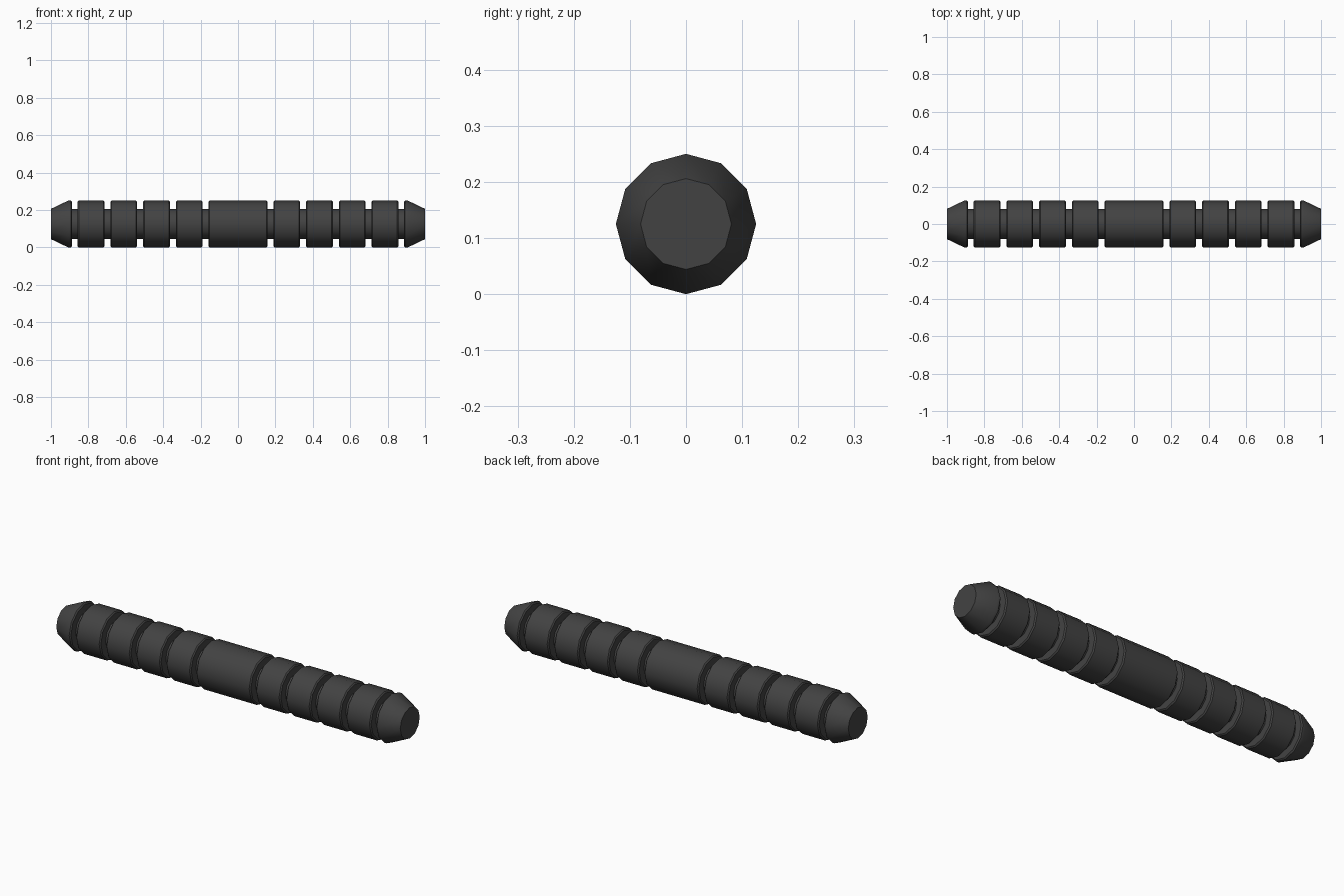
import bpy, bmesh, math

if "Cube" in bpy.data.objects:
    bpy.data.objects.remove(bpy.data.objects["Cube"])

SIDES = 12
R, CORE, TIP = 0.125, 0.08, 0.081   # outer, groove and end-cap radii
BEV = 0.006                         # tiny softened rim on each band

# Half profile (x, radius): middle grip, four bands, tapered end
half = [(0.158 - BEV, R), (0.158, R - BEV), (0.158, CORE)]
for i in range(4):
    a = 0.189 + i * 0.175
    b = a + 0.143
    half += [(a, CORE), (a, R - BEV), (a + BEV, R),
             (b - BEV, R), (b, R - BEV), (b, CORE)]
half += [(0.888, CORE), (0.888, R - BEV), (0.888 + BEV, R),
         (0.908, R), (1.0, TIP)]
profile = [(-x, r) for x, r in reversed(half)] + half

# Ribbed rod: profile turned around the x axis
bm = bmesh.new()
rings = []
for x, r in profile:
    rings.append([bm.verts.new((x, r * math.sin(2 * math.pi * k / SIDES),
                                R + r * math.cos(2 * math.pi * k / SIDES)))
                  for k in range(SIDES)])
for p, q in zip(rings, rings[1:]):
    for k in range(SIDES):
        n = (k + 1) % SIDES
        bm.faces.new((p[k], p[n], q[n], q[k]))
bm.faces.new(rings[0])
bm.faces.new(rings[-1])
bmesh.ops.recalc_face_normals(bm, faces=bm.faces)

mesh = bpy.data.meshes.new("ribbed_rod")
bm.to_mesh(mesh)
bm.free()
rod = bpy.data.objects.new("ribbed_rod", mesh)
bpy.context.collection.objects.link(rod)

# Dark grey finish
mat = bpy.data.materials.new("dark_grey")
mat.diffuse_color = (0.055, 0.055, 0.055, 1)
mat.use_nodes = True
mat.node_tree.nodes["Principled BSDF"].inputs["Base Color"].default_value = mat.diffuse_color
mesh.materials.append(mat)

bpy.context.view_layer.objects.active = rod
rod.select_set(True)
bpy.ops.object.shade_smooth_by_angle(angle=math.radians(35))
